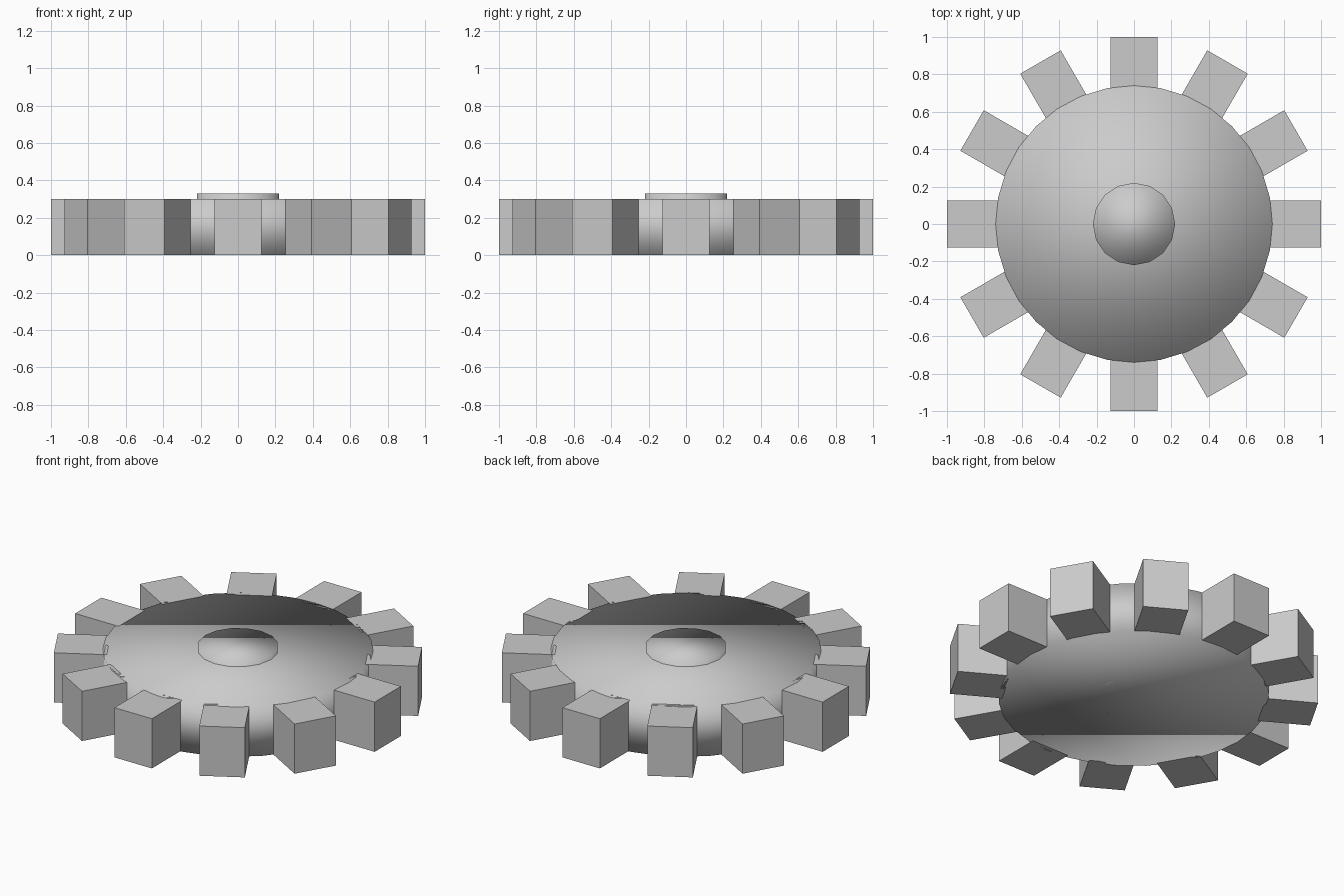
import bpy
from math import pi, cos, sin

if "Cube" in bpy.data.objects:
    bpy.data.objects.remove(bpy.data.objects["Cube"])


def smooth_cylinder(name, sides, radius, height):
    bpy.ops.mesh.primitive_cylinder_add(vertices=sides, radius=radius, depth=height,
                                        location=(0, 0, height / 2))
    obj = bpy.context.object
    obj.name = name
    bpy.ops.object.shade_smooth()  # rounded look across the caps
    return obj


# Wheel body and raised centre hub
smooth_cylinder("gear_disc", 32, 0.74, 0.30)
smooth_cylinder("hub", 16, 0.22, 0.33)

# Ring of twelve flat-faced teeth, sunk slightly into the disc
TEETH, WIDTH, INNER, OUTER, HEIGHT = 12, 0.25, 0.71, 1.0, 0.30
mid = (INNER + OUTER) / 2
for i in range(TEETH):
    a = 2 * pi * i / TEETH
    bpy.ops.mesh.primitive_cube_add(size=1, location=(mid * cos(a), mid * sin(a), HEIGHT / 2),
                                    rotation=(0, 0, a))
    tooth = bpy.context.object
    tooth.name = f"tooth_{i + 1}"
    tooth.scale = (OUTER - INNER, WIDTH, HEIGHT)
